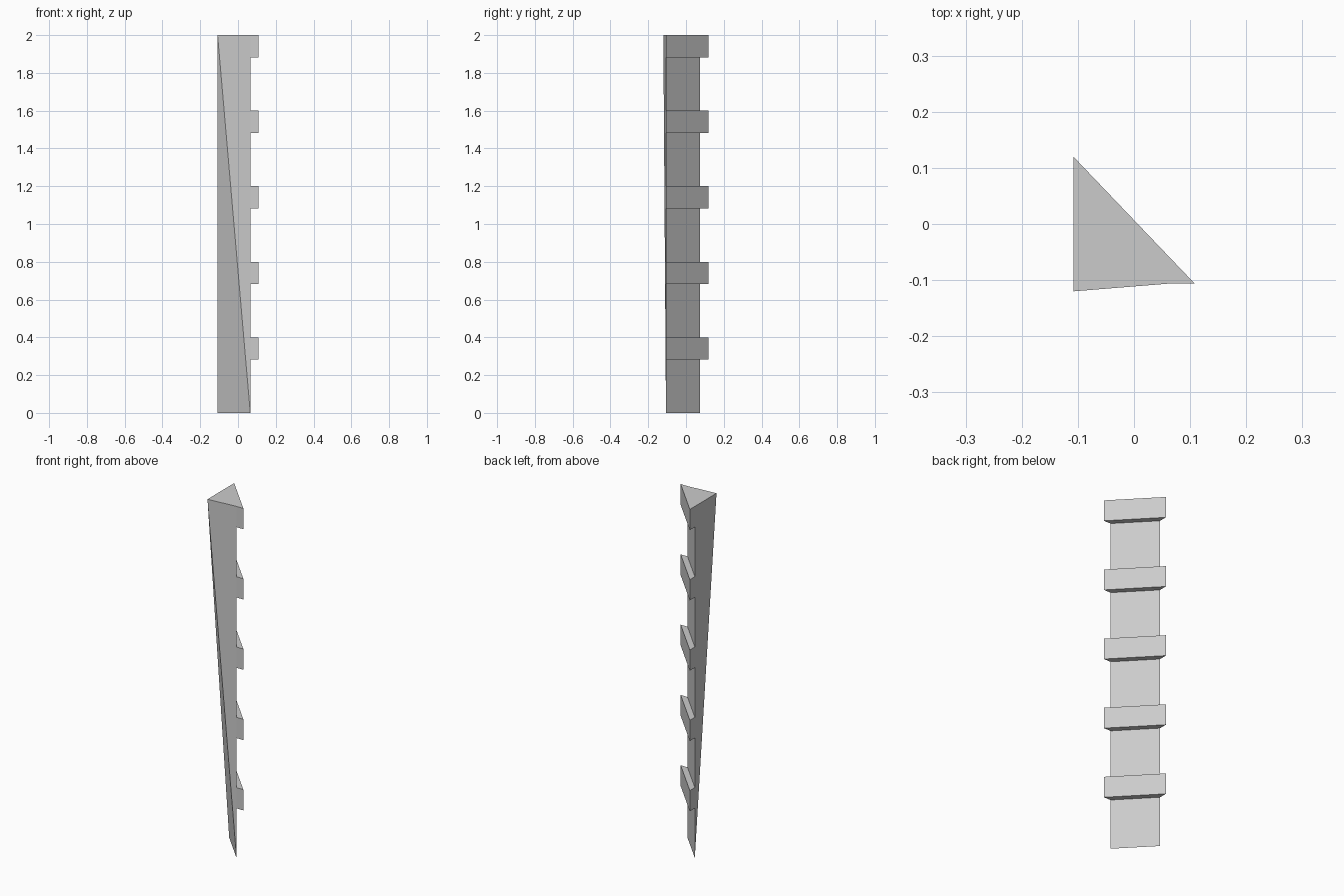
import bpy
import bmesh

if "Cube" in bpy.data.objects:
    bpy.data.objects.remove(bpy.data.objects["Cube"])

H = 2.0
TOOTH = 0.118                        # tooth height
TOPS = [0.4 * i for i in range(1, 6)]  # tooth top heights

# plan points: recessed face ends and tooth face ends (front end, back end)
INNER = [(0.065, -0.106), (-0.108, 0.075)]
OUTER = [(0.108, -0.106), (-0.108, 0.12)]

bm = bmesh.new()
tip = bm.verts.new((-0.108, -0.12, H))  # rear corner at the top


def pair(plan, z):
    return [bm.verts.new((x, y, z)) for x, y in plan]


# walk up the slanted face, stepping out and in at each tooth
base = pair(INNER, 0)
inner, path = [base], [base]
for z in TOPS:
    lo_in, lo_out = pair(INNER, z - TOOTH), pair(OUTER, z - TOOTH)
    hi_out, hi_in = pair(OUTER, z), pair(INNER, z)
    inner += [lo_in, hi_in]
    path += [lo_in, lo_out, hi_out, hi_in]
    for s in (0, 1):                 # tooth end caps
        bm.faces.new((lo_in[s], lo_out[s], hi_out[s], hi_in[s]))

# stepped face
for a, b in zip(path, path[1:]):
    bm.faces.new((a[0], a[1], b[1], b[0]))

# flat sides, top, and long slope tapering to the bottom edge
for s in (0, 1):
    bm.faces.new([tip] + [p[s] for p in inner])
bm.faces.new((tip, *inner[-1]))
bm.faces.new((tip, *base))

bmesh.ops.recalc_face_normals(bm, faces=bm.faces[:])
mesh = bpy.data.meshes.new("notched_wedge")
bm.to_mesh(mesh)
bm.free()
bpy.context.collection.objects.link(bpy.data.objects.new("notched_wedge", mesh))
